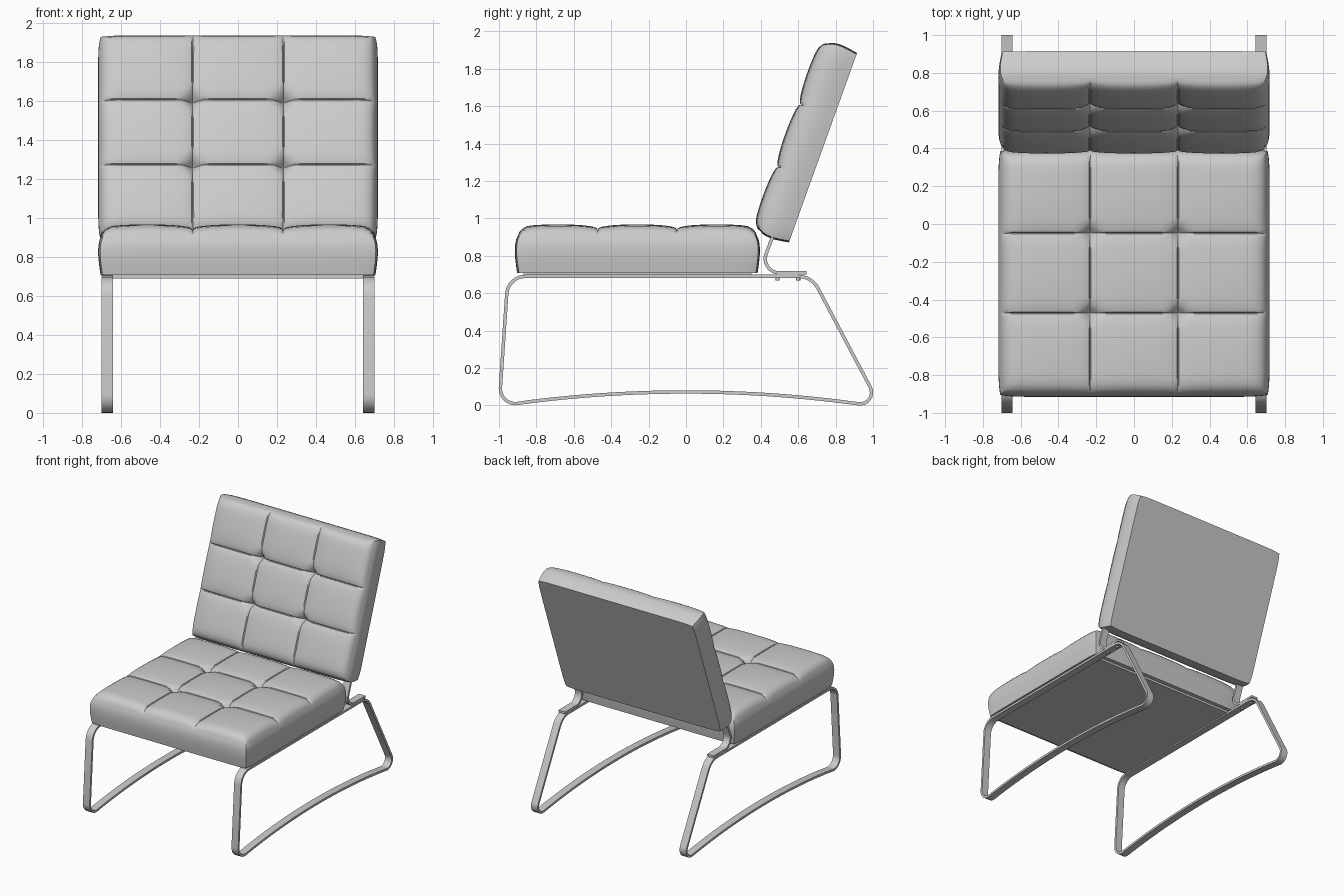
import bpy, bmesh
from math import sin, cos, pi, tan, exp, radians
from mathutils import Vector

if "Cube" in bpy.data.objects:
    bpy.data.objects.remove(bpy.data.objects["Cube"])


def finish(name, bm, mirror=False, angle=35):
    bmesh.ops.recalc_face_normals(bm, faces=bm.faces)
    me = bpy.data.meshes.new(name)
    bm.to_mesh(me)
    bm.free()
    ob = bpy.data.objects.new(name, me)
    bpy.context.collection.objects.link(ob)
    bpy.ops.object.select_all(action='DESELECT')
    ob.select_set(True)
    bpy.context.view_layer.objects.active = ob
    bpy.ops.object.shade_smooth_by_angle(angle=radians(angle))
    if mirror:
        ob.modifiers.new("mirror", 'MIRROR').use_axis[0] = True
    return ob


def fillet(points, closed, steps=8):
    """Round each (y, z, radius) corner of a path with an arc."""
    out, n = [], len(points)
    for i, (y, z, r) in enumerate(points):
        p = Vector((y, z))
        if r == 0 or (not closed and i in (0, n - 1)):
            out.append(p)
            continue
        a = (Vector(points[i - 1][:2]) - p).normalized()
        b = (Vector(points[(i + 1) % n][:2]) - p).normalized()
        half = a.angle(b) / 2
        c = p + (a + b).normalized() * r / sin(half)
        t = r / tan(half)
        u, v = (p + a * t - c).normalized(), (p + b * t - c).normalized()
        out += [c + u.slerp(v, k / steps) * r for k in range(steps + 1)]
    return out


def flat_bar(name, points, x0, x1, thick, closed):
    """Flat strip swept along a side-view path, mirrored to the other side."""
    path = fillet(points, closed)
    n = len(path)
    bm = bmesh.new()
    rings = []
    for i, p in enumerate(path):
        a = path[i - 1] if closed or i else p
        b = path[(i + 1) % n] if closed or i < n - 1 else p
        d = (b - a).normalized()
        nrm = Vector((-d.y, d.x)) * thick / 2
        rings.append([bm.verts.new((x, q.x, q.y)) for x, q in
                      ((x0, p + nrm), (x1, p + nrm), (x1, p - nrm), (x0, p - nrm))])
    for i in range(n if closed else n - 1):
        r, s = rings[i], rings[(i + 1) % n]
        for k in range(4):
            bm.faces.new((r[k], r[(k + 1) % 4], s[(k + 1) % 4], s[k]))
    if not closed:
        bm.faces.new(rings[0])
        bm.faces.new(rings[-1])
    return finish(name, bm, mirror=True)


def cushion(name, hx, hy, seam, puff, drop, cells=3, n=14):
    """Tufted cushion: 3 x 3 puffed panels on top, bulging sides, flat underside."""
    bm = bmesh.new()
    N = cells * n

    def coord(i, h):  # points crowd towards the seams
        c, k = min(i // n, cells - 1), i - min(i // n, cells - 1) * n
        return h * (2 * (c + 0.5 - 0.5 * cos(pi * k / n)) / cells - 1)

    grid = []
    for i in range(N + 1):
        row = []
        for j in range(N + 1):
            x, y = coord(i, hx), coord(j, hy)
            f = abs(sin(pi * i / n) * sin(pi * j / n)) ** 0.7
            edge = min(hx - abs(x), hy - abs(y))
            z = seam + puff * f - drop * max(0, 1 - edge / 0.06) ** 2
            for bx in (-hx / 3, hx / 3):
                for by in (-hy / 3, hy / 3):
                    z -= 0.05 * exp(-((x - bx) ** 2 + (y - by) ** 2) / 0.0009)
            row.append(bm.verts.new((x * (1 - 0.015 * (abs(y) / hy) ** 14),
                                     y * (1 - 0.015 * (abs(x) / hx) ** 14), z)))
        grid.append(row)
    for i in range(N):
        for j in range(N):
            bm.faces.new((grid[i][j], grid[i + 1][j], grid[i + 1][j + 1], grid[i][j + 1]))
    rim = ([grid[i][0] for i in range(N)] + [grid[N][j] for j in range(N)] +
           [grid[i][N] for i in range(N, 0, -1)] + [grid[0][j] for j in range(N, 0, -1)])
    prev, levels = rim, 8
    for k in range(1, levels + 1):
        t = k / levels
        s = 0.016 * sin(pi * t ** 0.7) + 0.006 * t
        ring = [bm.verts.new((v.co.x * (1 + s / hx), v.co.y * (1 + s / hy), v.co.z * (1 - t)))
                for v in rim]
        for a in range(len(rim)):
            b = (a + 1) % len(rim)
            bm.faces.new((prev[a], ring[a], ring[b], prev[b]))
        prev = ring
    bm.faces.new(prev)
    return finish(name, bm)


# Side frames: closed loops with an arched floor rail
floor = [(y / 100, 0.072 - 0.063 * (y / 92) ** 2, 0) for y in range(-84, 91, 6)]
loop = [(-0.999, -0.004, 0.08)] + floor + [(1.04, -0.0065, 0.061),
        (0.672, 0.69, 0.12), (-0.952, 0.69, 0.10)]
flat_bar("side_frame", loop, 0.642, 0.702, 0.018, True)

# Brackets carrying the backrest
flat_bar("back_bracket", [(0.645, 0.709, 0), (0.39, 0.709, 0.075), (0.485, 0.96, 0)],
         0.642, 0.702, 0.018, False)

# Bolts under the brackets
bm = bmesh.new()
for y in (0.49, 0.60):
    r = bmesh.ops.create_cone(bm, cap_ends=True, segments=12, radius1=0.011,
                              radius2=0.011, depth=0.014)
    bmesh.ops.translate(bm, verts=r["verts"], vec=(0.672, y, 0.676))
finish("bracket_bolts", bm, mirror=True)

# Thin board below the seat cushion
bm = bmesh.new()
bmesh.ops.create_cube(bm, size=1)
bmesh.ops.scale(bm, verts=bm.verts, vec=(1.29, 1.22, 0.022))
bmesh.ops.translate(bm, verts=bm.verts, vec=(0, -0.26, 0.702))
finish("seat_board", bm)

# Seat and backrest cushions
seat = cushion("seat_cushion", 0.70, 0.637, 0.229, 0.030, 0.026)
seat.location = (0, -0.26, 0.709)

back = cushion("backrest_cushion", 0.70, 0.532, 0.185, 0.030, 0.018)
back.location = (0, 0.7325, 1.378)
back.rotation_euler = (radians(70.2), 0, 0)
